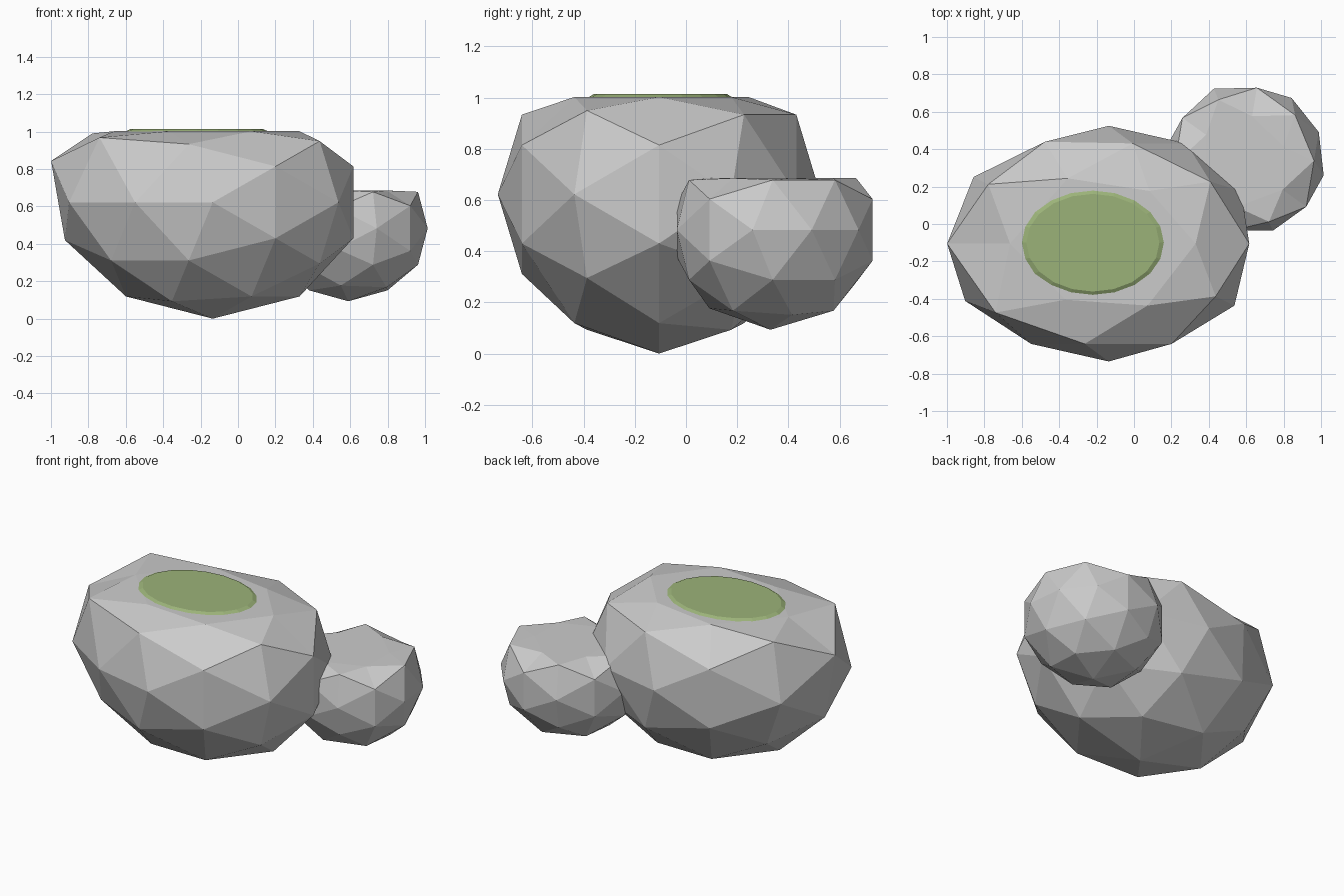
import bpy, bmesh, math
from mathutils import Vector, Matrix

if "Cube" in bpy.data.objects:
    bpy.data.objects.remove(bpy.data.objects["Cube"])


def finish(bm, name):
    mesh = bpy.data.meshes.new(name)
    bm.normal_update()
    bm.to_mesh(mesh)
    bm.free()
    obj = bpy.data.objects.new(name, mesh)
    bpy.context.collection.objects.link(obj)
    return obj


def boulder(name, centre, size, yaw, top, bulge_dir, bulge, start):
    """Faceted icosphere lying on its side, with one swollen side and a flat top."""
    bm = bmesh.new()
    bmesh.ops.create_icosphere(bm, subdivisions=2, radius=1.0)
    turn = Matrix.Rotation(yaw, 3, 'Z')
    d = Vector(bulge_dir).normalized()
    for v in bm.verts:
        n = turn @ Vector((v.co.x, v.co.z, -v.co.y))
        k = 1 + bulge * max(0.0, n.dot(d) - start)
        p = Vector(c + s * k * a for c, s, a in zip(centre, size, n))
        p.z = min(p.z, top)
        v.co = p
    return finish(bm, name)


# Main boulder, swollen towards its upper left
boulder("large_rock", (-0.135, -0.105, 0.622), (0.79, 0.63, 0.622), 0.0,
        1.002, (-0.85, 0, 0.53), 0.30, 0.47)

# Smaller boulder behind on the right, slightly pressed in at its front
boulder("small_rock", (0.59, 0.33, 0.483), (0.43, 0.425, 0.39), math.radians(-36),
        0.685, (-0.2, -1, 0), -0.16, 0.40)

# Thin moss patch with a sloped rim on the flat top
bm = bmesh.new()
bmesh.ops.create_cone(bm, cap_ends=True, segments=20, radius1=1.0, radius2=0.9, depth=1.0)
for v in bm.verts:
    v.co = Vector((-0.22 + 0.395 * v.co.x, -0.10 + 0.29 * v.co.y, 1.004 + 0.018 * v.co.z))
moss = finish(bm, "moss_patch")
green = bpy.data.materials.new("moss_green")
green.diffuse_color = (0.33, 0.45, 0.19, 1)
green.use_nodes = True
green.node_tree.nodes["Principled BSDF"].inputs["Base Color"].default_value = green.diffuse_color
moss.data.materials.append(green)
